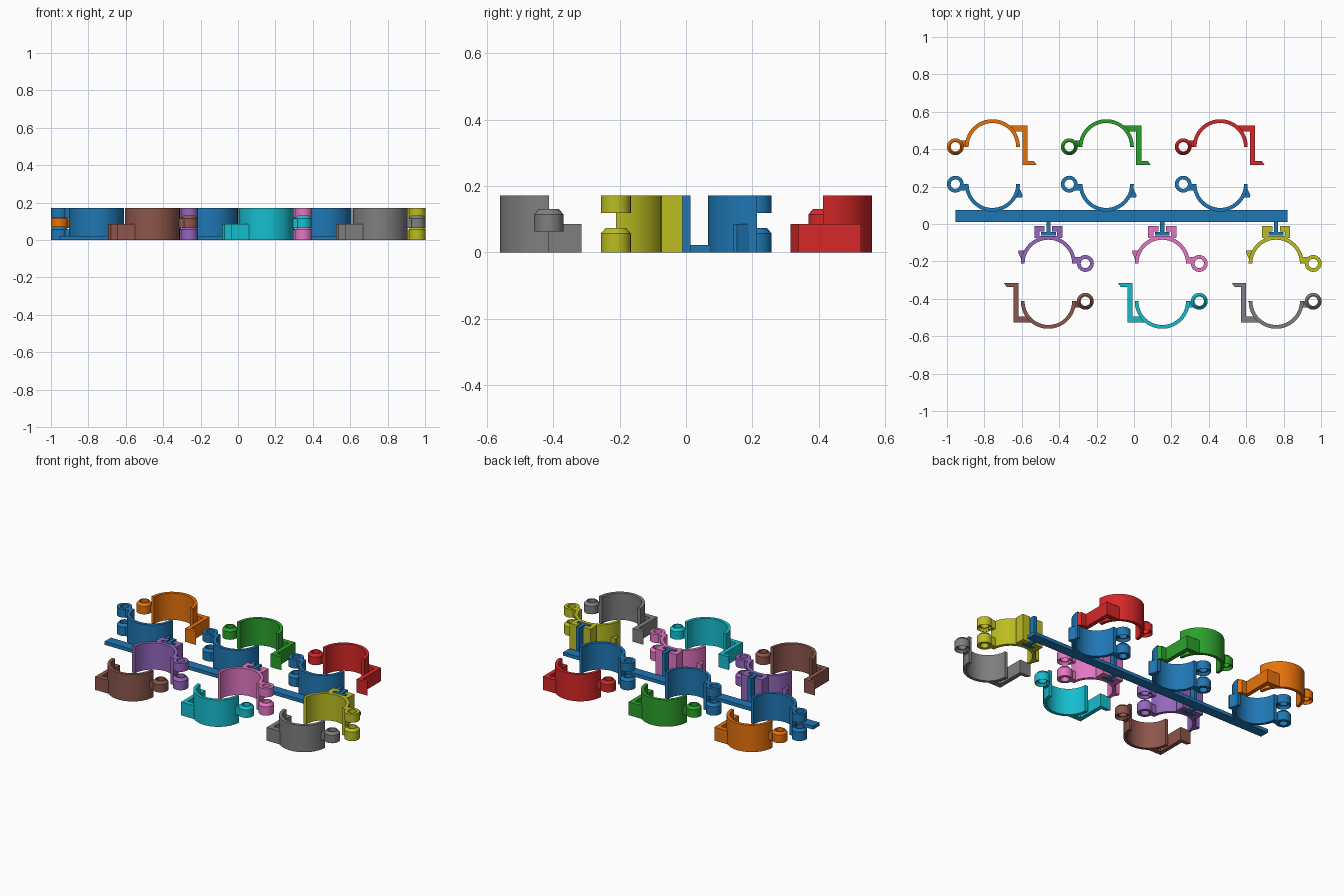
import bpy, bmesh, math
from math import cos, sin, pi

if "Cube" in bpy.data.objects:
    bpy.data.objects.remove(bpy.data.objects["Cube"])

HEIGHT, CLIP_HEIGHT = 0.172, 0.085
R_OUT, R_IN = 0.147, 0.127
HINGE_X, HINGE_R, HOLE_R, CONE_R = -0.198, 0.045, 0.025, 0.031
PITCH = 0.609

COLOURS = {
    "blue": (0.0137, 0.184, 0.456), "orange": (1.0, 0.212, 0.0044),
    "green": (0.0252, 0.352, 0.0252), "red": (0.672, 0.0203, 0.0212),
    "purple": (0.296, 0.136, 0.509), "brown": (0.262, 0.093, 0.0704),
    "pink": (0.768, 0.184, 0.539), "grey": (0.212, 0.212, 0.212),
    "olive": (0.503, 0.509, 0.0159), "cyan": (0.0086, 0.515, 0.624),
}


def material(name):
    mat = bpy.data.materials.new(name)
    rgba = (*COLOURS[name], 1)
    mat.use_nodes = True
    mat.diffuse_color = rgba
    mat.node_tree.nodes["Principled BSDF"].inputs["Base Color"].default_value = rgba
    return mat


MATS = {name: material(name) for name in COLOURS}


def prism(bm, outline, z0, z1):
    """Extrude a flat outline between two heights."""
    face = bm.faces.new([bm.verts.new((x, y, z0)) for x, y in outline])
    top = bmesh.ops.extrude_face_region(bm, geom=[face])["geom"]
    for v in top:
        if isinstance(v, bmesh.types.BMVert):
            v.co.z = z1


def box(bm, x0, x1, y0, y1, z0, z1):
    prism(bm, [(x0, y0), (x1, y0), (x1, y1), (x0, y1)], z0, z1)


def half_ring(bm, start, steps=32):
    angles = [start + pi * i / steps for i in range(steps + 1)]
    outer = [(R_OUT * cos(a), R_OUT * sin(a)) for a in angles]
    inner = [(R_IN * cos(a), R_IN * sin(a)) for a in reversed(angles)]
    prism(bm, outer + inner, 0, HEIGHT)


def knuckle(bm, profile, steps=28):
    """Turn a closed radius/height profile round the hinge axis."""
    rings = [[bm.verts.new((HINGE_X + r * cos(2 * pi * i / steps),
                            r * sin(2 * pi * i / steps), z)) for r, z in profile]
             for i in range(steps)]
    n = len(profile)
    for i in range(steps):
        a, b = rings[i], rings[(i + 1) % steps]
        for j in range(n):
            k = (j + 1) % n
            bm.faces.new((a[j], b[j], b[k], a[k]))


def hinge(bm, z0, z1, side, cone, recess):
    """Knuckle with optional cone on top and matching hollow below, plus its arm."""
    rise = 0.016
    profile = [(HINGE_R, z0), (HINGE_R, z1)]
    profile += [(CONE_R, z1 + rise)] if cone else []
    profile += [(HOLE_R, z1 + rise * cone)]
    profile += [(HOLE_R, z0 + rise * recess)]
    profile += [(CONE_R, z0 + rise), (HINGE_R - 0.002, z0)] if recess else []
    knuckle(bm, profile)
    y0, y1 = sorted((0, side * 0.034))
    box(bm, HINGE_X + 0.03, -0.13, y0, y1, z0, z1)


def finish(bm, name, colour, x=0.0, y=0.0, turned=False):
    bmesh.ops.recalc_face_normals(bm, faces=bm.faces)
    mesh = bpy.data.meshes.new(name)
    bm.to_mesh(mesh)
    bm.free()
    mesh.polygons.foreach_set("use_smooth", [True] * len(mesh.polygons))
    mesh.set_sharp_from_angle(angle=math.radians(30))
    mesh.materials.append(MATS[colour])
    obj = bpy.data.objects.new(name, mesh)
    obj.location = (x, y, 0)
    obj.rotation_euler.z = pi if turned else 0
    bpy.context.collection.objects.link(obj)


def clamp_cap(name, colour, x, y, turned):
    bm = bmesh.new()
    half_ring(bm, 0)
    hinge(bm, 0.063, 0.114, 1, True, True)
    # Bent snap arm with a slanted foot
    prism(bm, [(0.1, 0.082), (0.16, 0.082), (0.16, -0.098), (0.237, -0.098),
               (0.222, -0.075), (0.187, -0.075), (0.187, 0.114), (0.086, 0.114)],
          0, CLIP_HEIGHT)
    finish(bm, name, colour, x, y, turned)


def clamp_base(name, colour, x, y, turned, bracket):
    bm = bmesh.new()
    half_ring(bm, pi)
    hinge(bm, 0, 0.057, -1, True, False)
    hinge(bm, 0.118, HEIGHT, -1, False, True)
    # Latch wedge for the snap arm
    prism(bm, [(0.138, -0.008), (0.162, -0.06), (0.158, -0.07), (0.122, -0.07)],
          0, CLIP_HEIGHT)
    if bracket:
        # Slotted rail that slides over a tee connector
        half = [(0.02, -0.2), (0.075, -0.2), (0.075, -0.138),
                (0.05, -0.131), (0, -0.131)]
        slot = [(0, -0.146), (0.046, -0.146), (0.046, -0.172), (0.02, -0.172)]
        loop = half + slot
        for sign in (1, -1):
            prism(bm, [(sign * px, py) for px, py in loop], 0, HEIGHT)
    finish(bm, name, colour, x, y, turned)


caps_back = ("orange", "green", "red")
bases_front = ("purple", "pink", "olive")
caps_front = ("brown", "cyan", "grey")

for i in range(3):
    back_x = -0.757 + PITCH * i
    front_x = -0.458 + PITCH * i
    clamp_cap(f"back_clamp_cap_{i + 1}", caps_back[i], back_x, 0.413, False)
    clamp_base(f"back_clamp_base_{i + 1}", "blue", back_x, 0.213, False, False)
    clamp_base(f"front_clamp_base_{i + 1}", bases_front[i], front_x, -0.211, True, True)
    clamp_cap(f"front_clamp_cap_{i + 1}", caps_front[i], front_x, -0.413, True)
    # Tee connector standing beside the bar
    bm = bmesh.new()
    prism(bm, [(-0.011, 0.013), (-0.011, -0.044), (-0.04, -0.044), (-0.04, -0.061),
               (0.04, -0.061), (0.04, -0.044), (0.011, -0.044), (0.011, 0.013)],
          0, HEIGHT)
    finish(bm, f"tee_connector_{i + 1}", "blue", front_x)

# Long flat mounting bar
bm = bmesh.new()
box(bm, -0.955, 0.82, 0.012, 0.075, 0, 0.022)
finish(bm, "mounting_bar", "blue")
